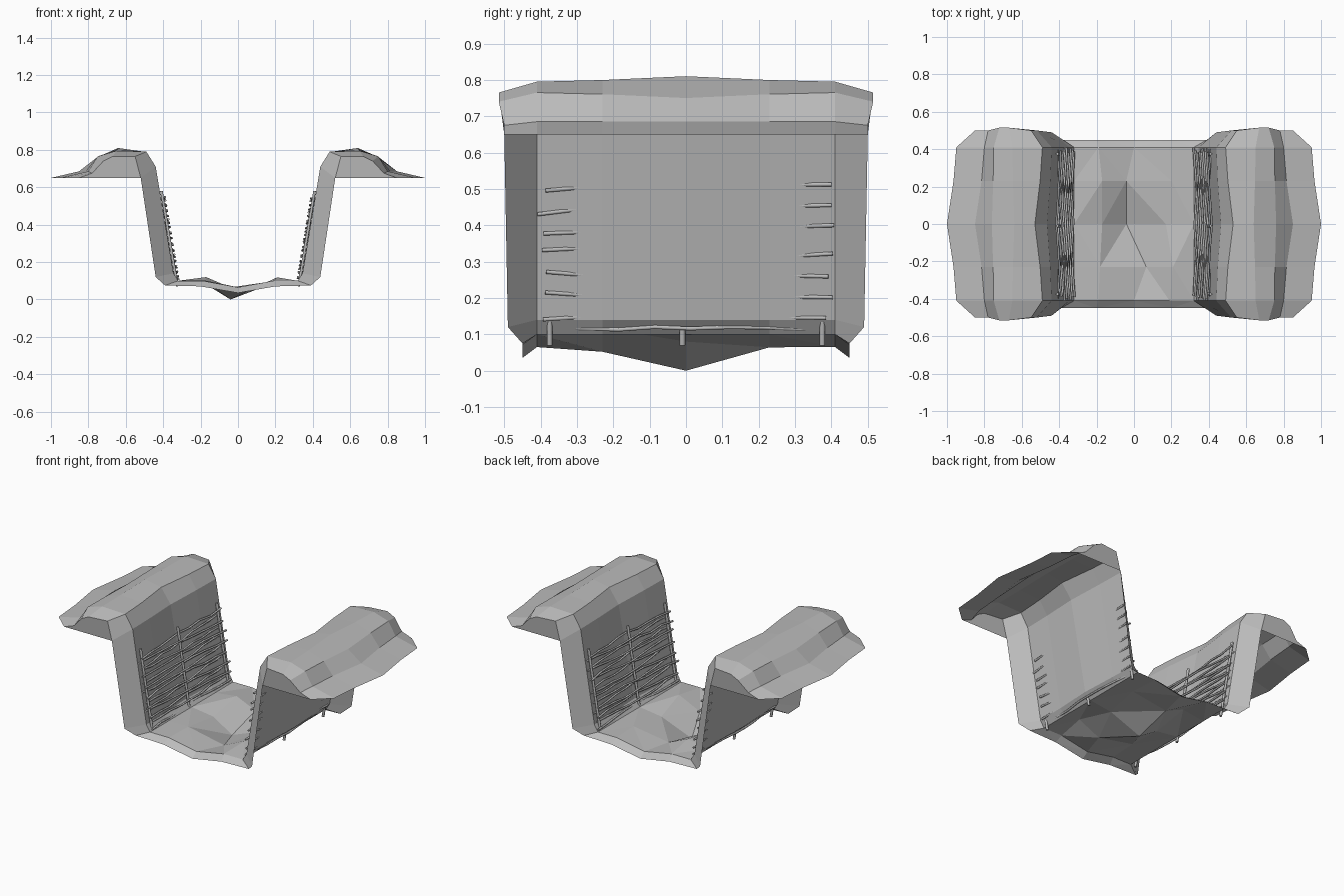
import bpy
import bmesh
import random
from mathutils import Vector

random.seed(4)

cube = bpy.data.objects.get("Cube")
if cube:
    bpy.data.objects.remove(cube, do_unlink=True)


def make_material(name, value):
    mat = bpy.data.materials.new(name)
    mat.use_nodes = True
    colour = (value, value, value, 1)
    mat.diffuse_color = colour
    mat.node_tree.nodes["Principled BSDF"].inputs["Base Color"].default_value = colour
    return mat


grey = make_material("plain grey", 0.5)

# Half cross-sections (x, z): outer lip, bank, wall, floor, centre
middle = [(1, .65), (.85, .685), (.76, .75), (.64, .81), (.53, .79),
          (.465, .7), (.36, .14), (.32, .1), (.17, .08), (0, 0)]
edge = [(.95, .65), (.8, .685), (.75, .765), (.65, .795), (.49, .79),
        (.44, .71), (.345, .14), (.32, .1), (.19, .1), (0, .065)]
# Flared end rim (x, y, z)
rim = [(.85, .5, .65), (.78, .5, .675), (.72, .515, .74), (.67, .515, .765),
       (.55, .5, .765), (.52, .5, .65), (.44, .49, .12), (.39, .45, .075),
       (.2, .45, .07), (0, .45, .035)]
BANK = 6      # columns that belong to the bank
FLOOR = 7     # first floor column


def blend(t):
    """Half section between the middle and the edge of the trench."""
    return [Vector(a).lerp(Vector(b), t) for a, b in zip(middle, edge)]


def full_ring(half, centre_shift=0):
    """Mirror a half section across x, sharing the centre point."""
    ring = [Vector(p) for p in half]
    mirrored = [Vector((-p.x, p.y, p.z)) for p in reversed(ring[:-1])]
    ring[-1].x += centre_shift
    return ring + mirrored


def station(y, t, shift, rough):
    ring = full_ring([(p[0], y, p[1]) for p in blend(t)], shift)
    last = len(ring) - FLOOR
    for p in ring[FLOOR + 1:last - 1]:
        p.x += random.uniform(-rough, rough)
        p.z += random.uniform(0, rough)
    return ring


def end_station(sign):
    return full_ring([(x, sign * y, z) for x, y, z in rim])


# Trench shell: banks, walls and floor as one open sheet
def build_shell():
    rings = [end_station(-1),
             station(-.41, 1, 0, 0),
             station(-.23, .7, .05, .03),
             station(0, 0, -.04, 0),
             station(.23, .7, -.03, .03),
             station(.41, 1, 0, 0),
             end_station(1)]
    bm = bmesh.new()
    grid = [[bm.verts.new(p) for p in ring] for ring in rings]
    count = len(grid[0])
    floor_faces = []
    for near, far in zip(grid, grid[1:]):
        for j in range(count - 1):
            face = bm.faces.new((near[j], far[j], far[j + 1], near[j + 1]))
            if FLOOR <= j < count - FLOOR - 1:
                floor_faces.append(face)
    # Upright ends of both banks
    for side in (slice(0, BANK), slice(count - BANK, count)):
        bm.faces.new(grid[0][side])
        bm.faces.new(list(reversed(grid[-1][side])))
    # Uneven trodden floor
    bmesh.ops.triangulate(bm, faces=floor_faces)
    mesh = bpy.data.meshes.new("trench_shell")
    bm.to_mesh(mesh)
    bm.free()
    mesh.materials.append(grey)
    obj = bpy.data.objects.new("trench_shell", mesh)
    bpy.context.collection.objects.link(obj)


def rods(name, paths, radius):
    """Several thin round rods in one curve object."""
    curve = bpy.data.curves.new(name, "CURVE")
    curve.dimensions = "3D"
    curve.bevel_depth = radius
    curve.bevel_resolution = 1
    curve.use_fill_caps = True
    for path in paths:
        spline = curve.splines.new("POLY")
        spline.points.add(len(path) - 1)
        for point, co in zip(spline.points, path):
            point.co = (*co, 1)
    curve.materials.append(grey)
    obj = bpy.data.objects.new(name, curve)
    bpy.context.collection.objects.link(obj)


def wall_x(z):
    return .336 + (z - .14) * .167


# Woven branches and their stakes on each wall
def build_wattle(side, label):
    stakes = [[(side * wall_x(z), y, z) for z in (.07, .58)]
              for y in (-.375, -.01, .375)]
    rods(label + "_stakes", stakes, .008)

    rows, steps = 15, 8
    branches = []
    for row in range(rows):
        base = .115 + row * .03
        tilt = random.uniform(-.02, .02)
        start = -random.uniform(.38, .41)
        stop = random.uniform(.38, .41)
        path = []
        for k in range(steps + 1):
            t = k / steps
            z = base + tilt * (t - .5) + random.uniform(-.006, .006)
            # In front of the outer stakes on even rows, behind on odd rows
            weave = (-1) ** row * (abs(2 * t - 1) * 2 - 1) * .013
            path.append((side * (wall_x(z) - weave), start + (stop - start) * t, z))
        branches.append(path)
    rods(label + "_branches", branches, .006)


build_shell()
build_wattle(1, "left_wall")
build_wattle(-1, "right_wall")
